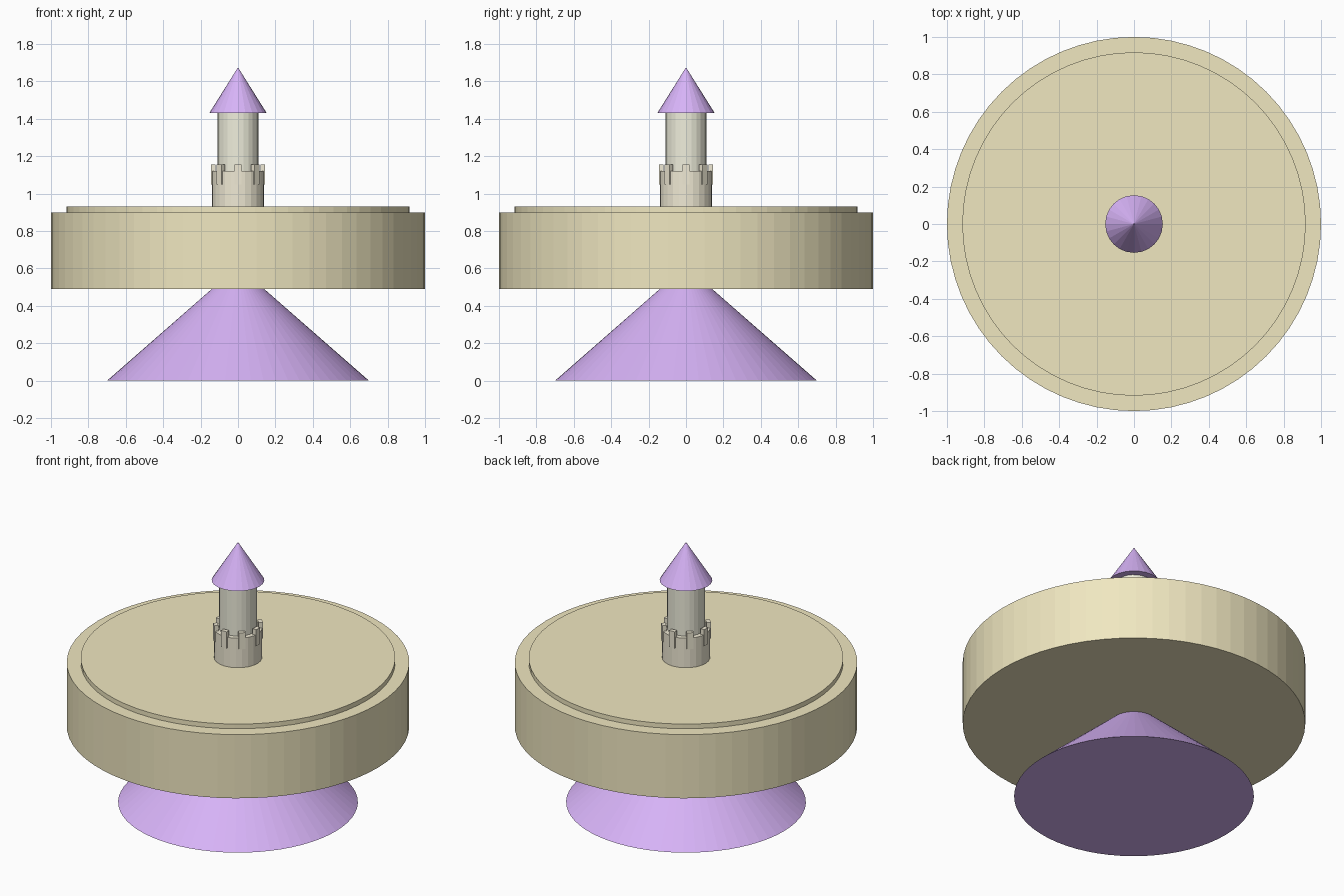
import bpy, bmesh, math
from mathutils import Matrix

if "Cube" in bpy.data.objects:
    bpy.data.objects.remove(bpy.data.objects["Cube"])


def material(name, rgb):
    m = bpy.data.materials.new(name)
    m.diffuse_color = (*rgb, 1)
    m.use_nodes = True
    m.node_tree.nodes["Principled BSDF"].inputs["Base Color"].default_value = m.diffuse_color
    return m


def finish(name, bm, mat):
    me = bpy.data.meshes.new(name)
    bm.to_mesh(me)
    bm.free()
    me.materials.append(mat)
    ob = bpy.data.objects.new(name, me)
    bpy.context.collection.objects.link(ob)
    return ob


def lathe(name, profile, sides, mat):
    """Closed faceted solid from (radius, z) points, bottom axis to top axis."""
    bm = bmesh.new()
    verts = [bm.verts.new((r, 0, z)) for r, z in profile]
    edges = [bm.edges.new(p) for p in zip(verts, verts[1:])]
    bmesh.ops.spin(bm, geom=verts + edges, axis=(0, 0, 1), cent=(0, 0, 0),
                   angle=math.tau, steps=sides, use_merge=True)
    bmesh.ops.remove_doubles(bm, verts=bm.verts, dist=1e-5)
    bmesh.ops.recalc_face_normals(bm, faces=bm.faces)
    return finish(name, bm, mat)


purple = material("purple", (0.68, 0.45, 0.93))
sand = material("sand", (0.87, 0.80, 0.53))
stone = material("stone", (0.87, 0.82, 0.66))
pale = material("pale_stone", (0.87, 0.86, 0.72))

# flared foot
lathe("base_cone", [(0, 0), (0.70, 0), (0.14, 0.49), (0, 0.49)], 64, purple)

# thick disc with raised top step
lathe("platform", [(0, 0.49), (1, 0.49), (1, 0.90), (0.918, 0.90),
                   (0.918, 0.93), (0, 0.93)], 64, sand)

# tower
lathe("lower_tower", [(0, 0.93), (0.14, 0.93), (0.14, 1.12), (0, 1.12)], 24, stone)
lathe("upper_tower", [(0, 1.12), (0.11, 1.12), (0.11, 1.43), (0, 1.43)], 24, pale)
lathe("roof", [(0, 1.43), (0.154, 1.43), (0, 1.675)], 24, purple)

# ring of eight battlement blocks
bm = bmesh.new()
for i in range(8):
    bmesh.ops.create_cube(bm, size=1, matrix=(
        Matrix.Rotation(i * math.tau / 8, 4, 'Z')
        @ Matrix.Translation((0.1315, 0, 1.103))
        @ Matrix.Diagonal((0.025, 0.04, 0.106, 1))))
finish("battlements", bm, stone)
